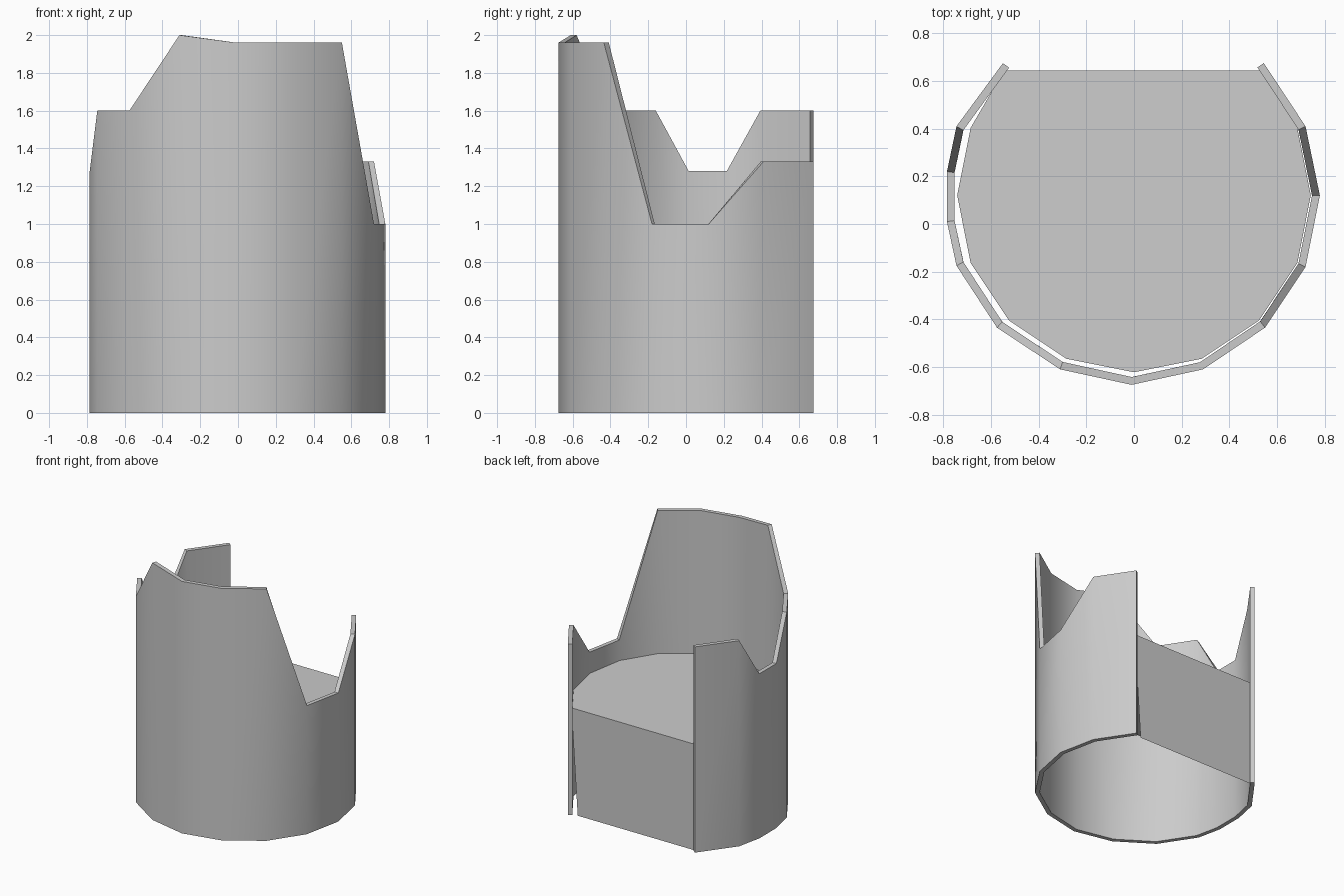
import bpy
from math import cos, sin, radians

if "Cube" in bpy.data.objects:
    bpy.data.objects.remove(bpy.data.objects["Cube"])


def make_object(name, verts, faces):
    mesh = bpy.data.meshes.new(name)
    mesh.from_pydata(verts, [], faces)
    mesh.update()
    ob = bpy.data.objects.new(name, mesh)
    bpy.context.collection.objects.link(ob)
    bpy.ops.object.select_all(action='DESELECT')
    ob.select_set(True)
    bpy.context.view_layer.objects.active = ob
    return ob


# Curved shell: outer outline with the torn rim height at each corner
rim = [(-0.55, 0.675, 1.6), (-0.745, 0.41, 1.6), (-0.785, 0.22, 1.28),
       (-0.785, 0.01, 1.28), (-0.745, -0.175, 1.6), (-0.575, -0.435, 1.6),
       (-0.31, -0.61, 2.0), (-0.01, -0.675, 1.96), (0.29, -0.61, 1.96),
       (0.55, -0.435, 1.96), (0.72, -0.18, 1.0), (0.78, 0.12, 1.0),
       (0.72, 0.41, 1.33), (0.545, 0.675, 1.33)]
n = len(rim)
verts = [(x, y, 0) for x, y, z in rim] + rim
faces = [(i, i + 1, n + i + 1, n + i) for i in range(n - 1)]
shell = make_object("curved_shell", verts, faces)
solid = shell.modifiers.new("thickness", 'SOLIDIFY')
solid.thickness = 0.032
solid.offset = -1
solid.use_even_offset = True
bpy.ops.object.modifier_apply(modifier=solid.name)
bpy.ops.object.shade_smooth_by_angle(angle=radians(35))

# Seat sheet: follows the inside of the shell, with a panel below its open edge
radius = 0.742
seat = []
for i in range(13):
    a = radians(45 - 22.5 * i)
    y = 0.12 + radius * sin(a)
    seat.append((radius * cos(a), y, 0.84 - 0.02 * y))
seat[0] = (0.535, 0.645, 0.825)
seat[-1] = (-0.545, 0.645, 0.825)
verts = seat + [(0.48, 0.645, 0), (-0.545, 0.645, 0)]
faces = [tuple(range(12, -1, -1)), (0, 13, 14, 12)]
make_object("seat_and_panel", verts, faces)
bpy.ops.object.shade_smooth_by_angle(angle=radians(35))
